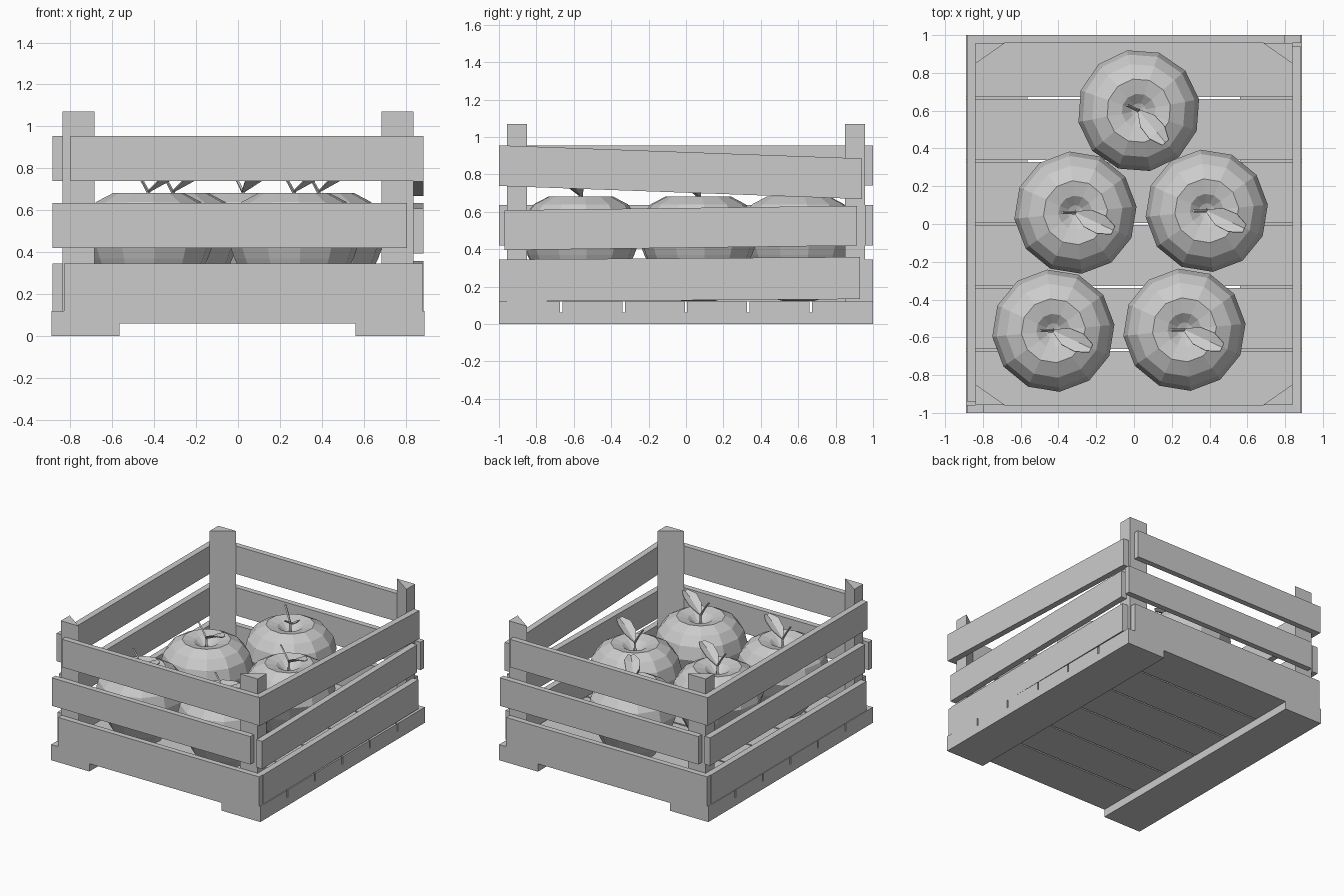
import bpy, bmesh, math
from mathutils import Vector, Matrix

if "Cube" in bpy.data.objects:
    bpy.data.objects.remove(bpy.data.objects["Cube"])


def make(name, verts, faces):
    me = bpy.data.meshes.new(name)
    me.from_pydata(verts, [], faces)
    bm = bmesh.new()
    bm.from_mesh(me)
    bmesh.ops.recalc_face_normals(bm, faces=bm.faces)
    bm.to_mesh(me)
    bm.free()
    ob = bpy.data.objects.new(name, me)
    bpy.context.collection.objects.link(ob)
    return ob


def prism(name, bottom, top):
    n = len(bottom)
    sides = [(i, (i + 1) % n, n + (i + 1) % n, n + i) for i in range(n)]
    return make(name, bottom + top, [tuple(range(n)), tuple(range(n, 2 * n))] + sides)


def box(name, x0, x1, y0, y1, z0, z1, rise=0):
    """Board; rise lifts the +y end of a tilted side slat."""
    def ring(z):
        return [(x0, y0, z), (x1, y0, z), (x1, y1, z + rise), (x0, y1, z + rise)]
    return prism(name, ring(z0), ring(z1))


# Runners and floor planks
box("runner_left", -0.89, -0.565, -1, 1, 0, 0.06)
box("runner_right", 0.56, 0.89, -1, 1, 0, 0.06)
gap = 0.012
for i in range(6):
    y = -1 + i / 3
    box(f"floor_plank_{i}", -0.89, 0.89, y + (gap / 2 if i else 0),
        y + 1 / 3 - (gap / 2 if i < 5 else 0), 0.06, 0.12)

# Triangular corner posts
for sx in (-1, 1):
    for sy in (-1, 1):
        tri = [(0.838, 0.957), (0.685, 0.957), (0.838, 0.85)]
        prism("corner_post", [(sx * x, sy * y, 0.12) for x, y in tri],
              [(sx * x, sy * y, 1.07) for x, y in tri])

# Front and back slats: the back is the front turned half round
for i, (x0, x1, z0, z1) in enumerate([(-0.83, 0.88, 0.12, 0.345),
                                      (-0.885, 0.805, 0.42, 0.635),
                                      (-0.80, 0.862, 0.74, 0.955)]):
    box(f"front_slat_{i}", x0, x1, -1, -0.957, z0, z1)
    box(f"back_slat_{i}", -x1, -x0, 0.957, 1, z0, z1)

# Side slats: those on the right hang slightly crooked
for i, (y0, y1, z0, z1, rise) in enumerate([(-0.957, 0.93, 0.12, 0.345, 0.013),
                                            (-0.97, 0.915, 0.395, 0.608, 0.024),
                                            (-1, 0.94, 0.738, 0.955, -0.07)]):
    box(f"right_slat_{i}", 0.838, 0.885, y0, y1, z0, z1, rise)
    level = [(0.12, 0.345), (0.42, 0.635), (0.74, 0.955)][i]
    box(f"left_slat_{i}", -0.885, -0.838, -y1, -y0, *level)

# Apple body profile (radius, height), from top dimple to base dimple
PROFILE = [(0.04, 0.625), (0.09, 0.665), (0.17, 0.682), (0.25, 0.64), (0.302, 0.575),
           (0.325, 0.48), (0.285, 0.37), (0.22, 0.23), (0.15, 0.14), (0.08, 0.122)]
SIDES = 12


def apple(i, cx, cy, turn):
    place = Matrix.Translation((cx, cy, 0)) @ Matrix.Rotation(turn, 4, 'Z')
    verts = [(r * math.cos(math.tau * k / SIDES + 0.1), r * math.sin(math.tau * k / SIDES + 0.1), z)
             for r, z in PROFILE for k in range(SIDES)]
    faces = [(j * SIDES + k, j * SIDES + (k + 1) % SIDES,
              (j + 1) * SIDES + (k + 1) % SIDES, (j + 1) * SIDES + k)
             for j in range(len(PROFILE) - 1) for k in range(SIDES)]
    n = len(verts)
    verts += [(0, 0, 0.61), (0, 0, 0.15)]
    for k in range(SIDES):
        faces.append((n, k, (k + 1) % SIDES))
        faces.append((n + 1, n - SIDES + k, n - SIDES + (k + 1) % SIDES))
    make(f"apple_{i}", verts, faces).matrix_world = place

    # Bent four-sided stem
    path = [(0, 0.60, 0.012), (0, 0.685, 0.009), (-0.03, 0.74, 0.008), (-0.07, 0.80, 0.008)]
    sv = [(x + r * math.cos(k * math.pi / 2), r * math.sin(k * math.pi / 2), z)
          for x, z, r in path for k in range(4)]
    sf = [(j * 4 + k, j * 4 + (k + 1) % 4, j * 4 + 4 + (k + 1) % 4, j * 4 + 4 + k)
          for j in range(3) for k in range(4)] + [(0, 1, 2, 3), (12, 13, 14, 15)]
    make(f"stem_{i}", sv, sf).matrix_world = place

    # Folded leaf: thin plate creased along its middle
    rib = [(0.0, 0.69), (0.07, 0.725), (0.15, 0.765), (0.22, 0.785)]
    half = [0.008, 0.048, 0.052, 0.022]
    lv = [(x, s * w, z + abs(s) * w * 0.35) for (x, z), w in zip(rib, half) for s in (-1, 0, 1)]
    lf = [(j * 3 + k, j * 3 + k + 1, j * 3 + k + 4, j * 3 + k + 3)
          for j in range(3) for k in range(2)]
    leaf = make(f"leaf_{i}", lv, lf)
    leaf.matrix_world = place @ Matrix.Rotation(math.radians(-25), 4, 'Z')
    mod = leaf.modifiers.new("thickness", 'SOLIDIFY')
    mod.thickness = 0.006


for i, (x, y, deg) in enumerate([(0.025, 0.60, -25), (-0.31, 0.06, 0), (0.385, 0.07, 0),
                                 (-0.427, -0.565, 0), (0.267, -0.56, 0)]):
    apple(i, x, y, math.radians(deg))
